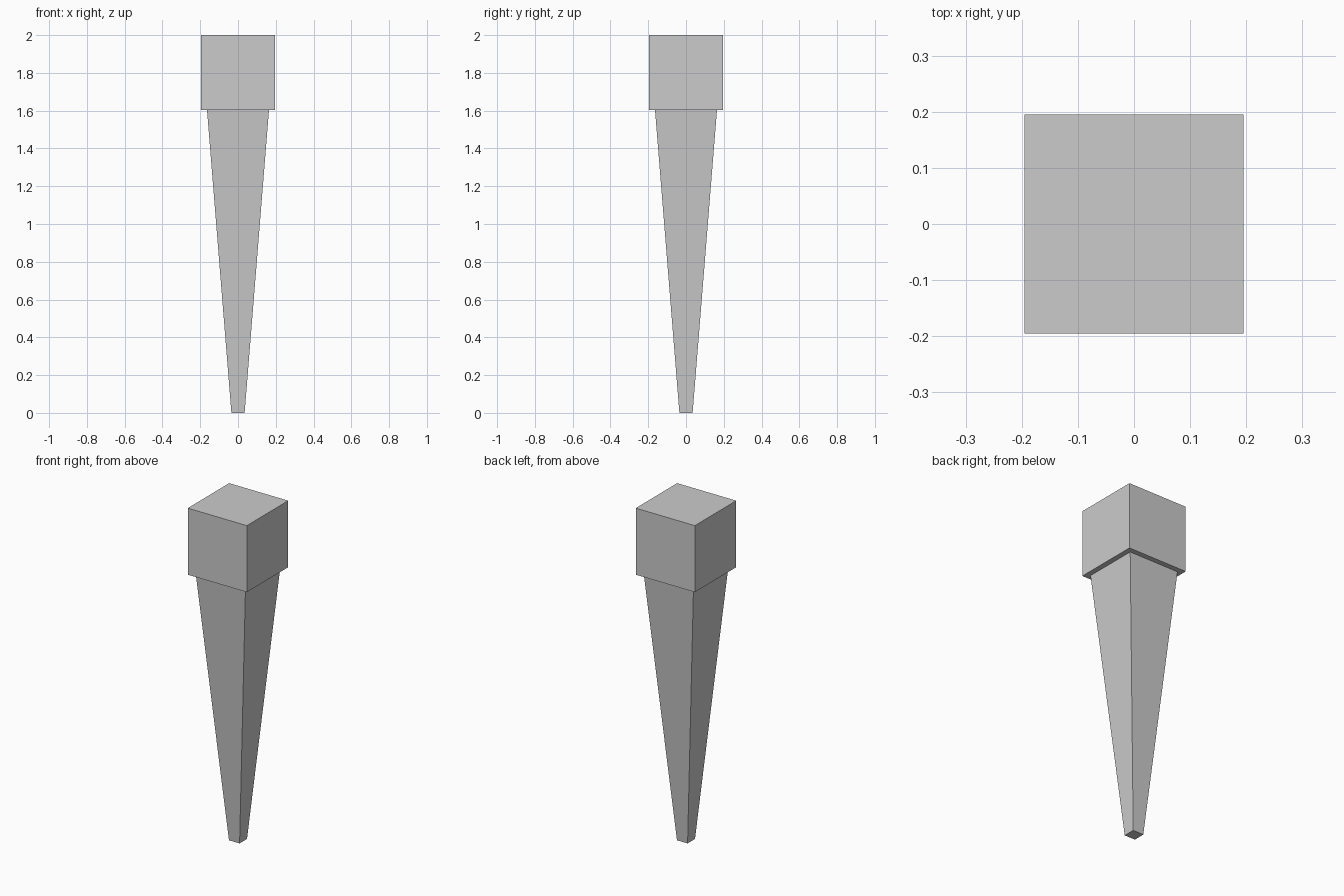
import bpy
from math import pi, sqrt

if "Cube" in bpy.data.objects:
    bpy.data.objects.remove(bpy.data.objects["Cube"])


def square_frustum(name, half_bottom, half_top, z0, z1):
    """Four-sided block from z0 to z1 with given half-widths."""
    bpy.ops.mesh.primitive_cone_add(
        vertices=4, radius1=half_bottom * sqrt(2), radius2=half_top * sqrt(2),
        depth=z1 - z0, location=(0, 0, (z0 + z1) / 2), rotation=(0, 0, pi / 4))
    obj = bpy.context.object
    obj.name = name
    bpy.ops.object.transform_apply(location=True, rotation=True, scale=True)
    return obj


# Tapered shaft, narrow at the foot
square_frustum("tapered_leg", 0.035, 0.164, 0.0, 1.603)

# Square block on top, overhanging the shaft
square_frustum("top_block", 0.195, 0.195, 1.603, 2.0)
